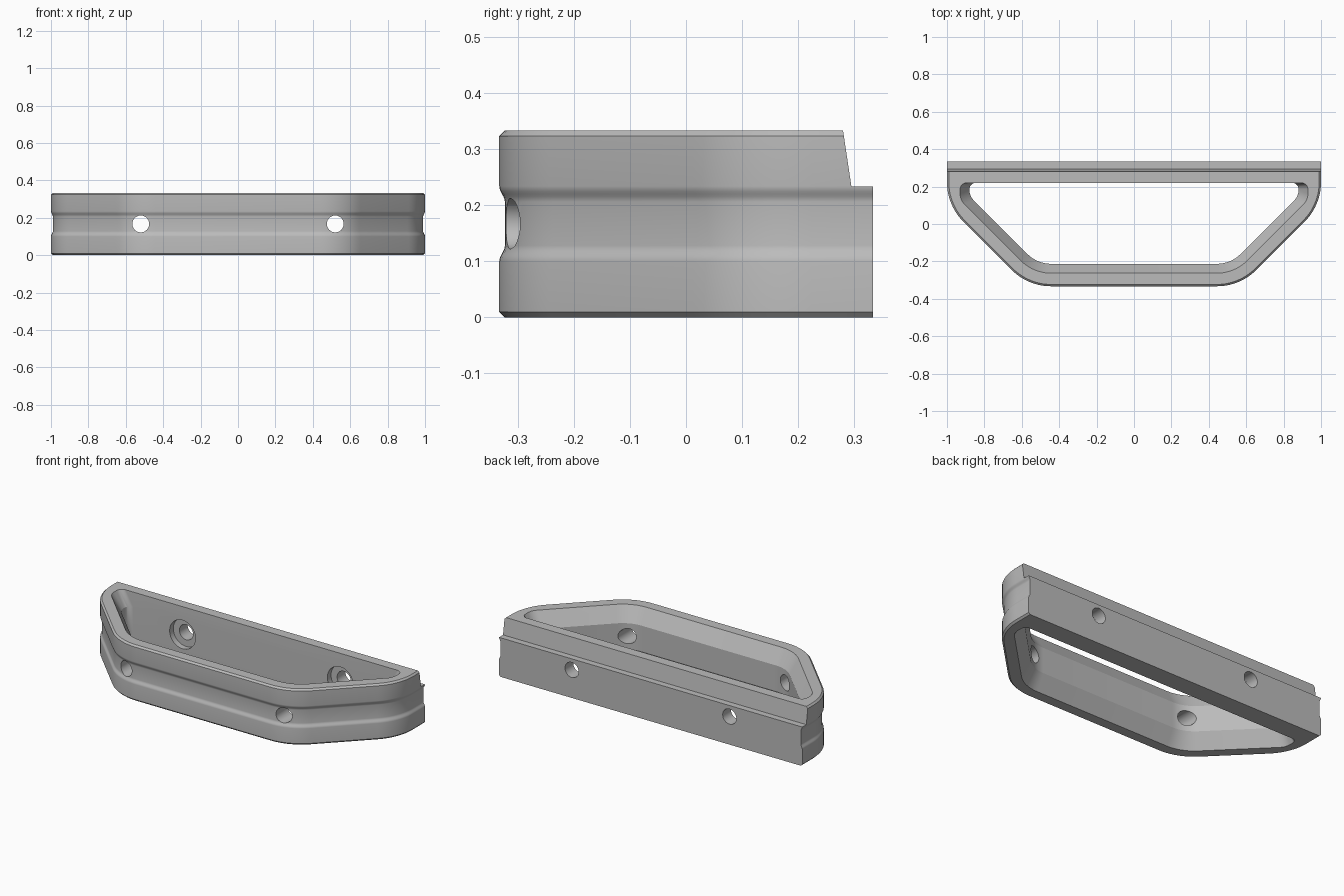
import bpy, bmesh, math
from mathutils import Vector, Matrix

cube = bpy.data.objects.get("Cube")
if cube:
    bpy.data.objects.remove(cube, do_unlink=True)

BACK, HEIGHT, MID = 0.333, 0.333, 0.167

grey = bpy.data.materials.new("plain grey")
grey.use_nodes = True
grey.diffuse_color = (0.5, 0.5, 0.5, 1)
grey.node_tree.nodes["Principled BSDF"].inputs["Base Color"].default_value = (0.5, 0.5, 0.5, 1)


def fillet(prev, corner, nxt, radius, steps=10):
    """Points of an arc that rounds one corner."""
    a, b = (prev - corner).normalized(), (nxt - corner).normalized()
    if radius == 0:
        return [corner]
    half = a.angle(b) / 2
    centre = corner + (a + b).normalized() * radius / math.sin(half)
    start = corner + a * radius / math.tan(half) - centre
    end = corner + b * radius / math.tan(half) - centre
    sweep = start.angle_signed(end)
    return [centre + Matrix.Rotation(-sweep * i / steps, 2) @ start
            for i in range(steps + 1)]


def outline(inset, back, side_radius, back_radius):
    """Rounded trapezoid plan, offset inwards by inset."""
    k = math.sqrt(2) - 1
    left = [Vector((-1 + inset, back)),
            Vector((-1 + inset, 0.1 + k * inset)),
            Vector((-0.567 + k * inset, -0.333 + inset))]
    right = [Vector((-p.x, p.y)) for p in reversed(left)]
    pts = left + right
    radii = [back_radius, side_radius, 0.3 - inset]
    radii += radii[::-1]
    n = len(pts)
    return [p for i in range(n)
            for p in fillet(pts[i - 1], pts[i], pts[(i + 1) % n], radii[i])]


def finish(name, bm):
    bmesh.ops.recalc_face_normals(bm, faces=bm.faces)
    mesh = bpy.data.meshes.new(name)
    bm.to_mesh(mesh)
    bm.free()
    mesh.materials.append(grey)
    obj = bpy.data.objects.new(name, mesh)
    bpy.context.collection.objects.link(obj)
    return obj


def loft(name, loops):
    """Closed solid through a stack of (outline, z) loops."""
    bm = bmesh.new()
    rings = [[bm.verts.new((p.x, p.y, z)) for p in pts] for pts, z in loops]
    for low, high in zip(rings, rings[1:]):
        for i in range(len(low)):
            bm.faces.new((low[i - 1], low[i], high[i], high[i - 1]))
    bm.faces.new(rings[0])
    bm.faces.new(rings[-1])
    return finish(name, bm)


def cylinder(name, x, y0, y1, radius):
    bm = bmesh.new()
    place = Matrix.Translation((x, (y0 + y1) / 2, MID)) @ Matrix.Rotation(math.pi / 2, 4, 'X')
    bmesh.ops.create_cone(bm, cap_ends=True, segments=48, radius1=radius,
                          radius2=radius, depth=y1 - y0, matrix=place)
    return finish(name, bm)


# Outer body: chamfered edges and a shallow soft groove around the side
profile = [(0.01, 0), (0, 0.01)]
ramp = [(0.005 * (1 - math.cos(math.pi * i / 6)), 0.1 + 0.028 * i / 6) for i in range(7)]
profile += ramp + [(d, 2 * MID - z) for d, z in reversed(ramp)]
profile += [(0, HEIGHT - 0.01), (0.01, HEIGHT)]
body = loft("bumper_frame", [(outline(d, BACK, 0.3 - d, 0), z) for d, z in profile])

# Central opening, flared at the top and bottom rims
flare = [(0.07, -0.02), (0.07, 0), (0.12, 0.09), (0.12, 0.243), (0.07, HEIGHT), (0.07, HEIGHT + 0.02)]
cutters = [loft("opening_cutter", [(outline(d, 0.22, 0.08, 0.035), z) for d, z in flare])]

# Slanted step along the top of the back wall
bm = bmesh.new()
step = [(0.28, HEIGHT), (0.295, 0.233), (0.5, 0.233), (0.5, 0.5), (0.28, 0.5)]
face = bm.faces.new([bm.verts.new((-1.2, y, z)) for y, z in step])
grown = bmesh.ops.extrude_face_region(bm, geom=[face])
bmesh.ops.translate(bm, vec=(2.4, 0, 0),
                    verts=[v for v in grown["geom"] if isinstance(v, bmesh.types.BMVert)])
cutters.append(finish("step_cutter", bm))

# Bolt holes through both walls, counterbored inside the back wall
for x in (-0.52, 0.52):
    cutters.append(cylinder("hole_cutter", x, -0.6, 0.6, 0.045))
    cutters.append(cylinder("counterbore_cutter", x, 0.05, 0.255, 0.085))

for cutter in cutters:
    cutter.hide_render = True
    mod = body.modifiers.new(cutter.name, 'BOOLEAN')
    mod.operation = 'DIFFERENCE'
    mod.solver = 'EXACT'
    mod.object = cutter

# Bake the cuts and drop the helpers
bpy.context.view_layer.update()
graph = bpy.context.evaluated_depsgraph_get()
baked = bpy.data.meshes.new_from_object(body.evaluated_get(graph))
body.modifiers.clear()
body.data = baked
for cutter in cutters:
    bpy.data.objects.remove(cutter, do_unlink=True)

bpy.ops.object.select_all(action='DESELECT')
body.select_set(True)
bpy.context.view_layer.objects.active = body
bpy.ops.object.shade_smooth_by_angle(angle=math.radians(25))
